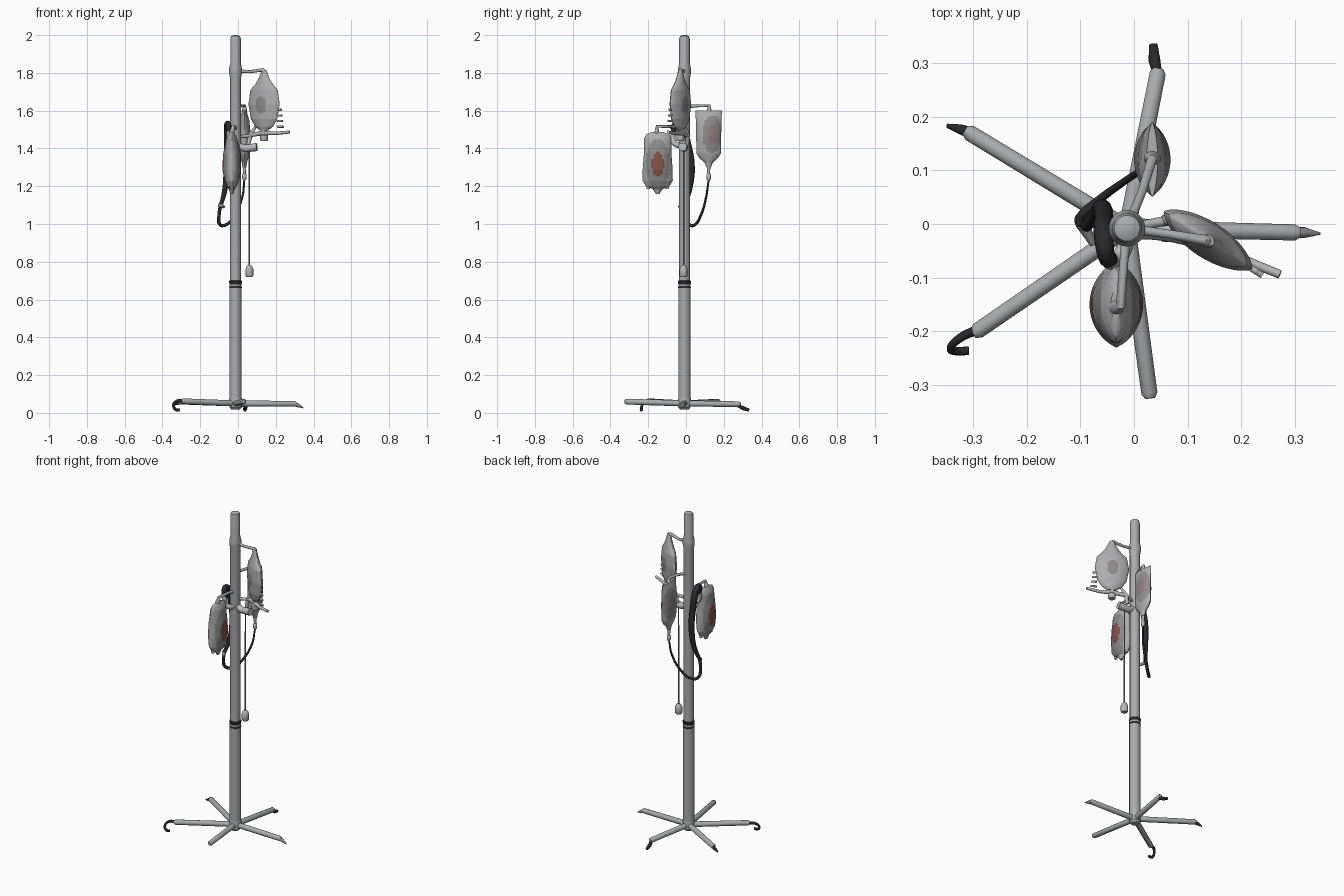
import bpy, bmesh, math
from mathutils import Vector


def material(name, rgb):
    m = bpy.data.materials.new(name)
    m.diffuse_color = (*rgb, 1)
    return m


METAL = material("pole grey", (0.40, 0.41, 0.42))
PLASTIC = material("light plastic", (0.48, 0.48, 0.49))
BLACK = material("black rubber", (0.022, 0.022, 0.025))
BAG = material("bag grey", (0.42, 0.42, 0.43))
MID = material("bag shade grey", (0.27, 0.26, 0.265))
DARK = material("bag dark tint", (0.19, 0.155, 0.155))
RED = material("dull red fluid", (0.23, 0.085, 0.07))
PINK = material("pinkish grey", (0.27, 0.21, 0.205))


def finish(ob, *mats):
    for m in mats:
        ob.data.materials.append(m)
    bpy.ops.object.select_all(action='DESELECT')
    bpy.context.view_layer.objects.active = ob
    ob.select_set(True)
    if ob.type == 'CURVE':
        bpy.ops.object.convert(target='MESH')
        ob = bpy.context.object
    bpy.ops.object.shade_smooth_by_angle(angle=math.radians(40))
    return ob


def tube(name, pts, r, mat, smooth=False):
    """Round rod through the points; r is one radius or one per point."""
    radii = r if isinstance(r, (list, tuple)) else [r] * len(pts)
    cu = bpy.data.curves.new(name, 'CURVE')
    cu.dimensions = '3D'
    cu.bevel_depth = 1.0
    cu.bevel_resolution = 4
    cu.resolution_u = 8
    cu.use_fill_caps = True
    sp = cu.splines.new('BEZIER')
    sp.bezier_points.add(len(pts) - 1)
    for bp, p, rad in zip(sp.bezier_points, pts, radii):
        bp.co = p
        bp.radius = rad
        bp.handle_left_type = bp.handle_right_type = 'AUTO' if smooth else 'VECTOR'
    ob = bpy.data.objects.new(name, cu)
    bpy.context.collection.objects.link(ob)
    return finish(ob, mat)


def loft(bm, rings):
    """Skin a list of rings of points and cap both ends."""
    vs = [[bm.verts.new(p) for p in ring] for ring in rings]
    n = len(vs[0])
    for a, b in zip(vs, vs[1:]):
        for i in range(n):
            j = (i + 1) % n
            bm.faces.new((a[i], a[j], b[j], b[i]))
    bm.faces.new(vs[0][::-1])
    bm.faces.new(vs[-1])
    bmesh.ops.recalc_face_normals(bm, faces=bm.faces)


def mesh_object(name, bm, *mats):
    me = bpy.data.meshes.new(name)
    bm.to_mesh(me)
    bm.free()
    ob = bpy.data.objects.new(name, me)
    bpy.context.collection.objects.link(ob)
    return finish(ob, *mats)


def lathe(name, centre, profile, mat, n=24):
    bm = bmesh.new()
    loft(bm, [[(centre[0] + r * math.cos(2 * math.pi * i / n),
                centre[1] + r * math.sin(2 * math.pi * i / n), z) for i in range(n)]
              for r, z in profile])
    return mesh_object(name, bm, mat)


def bag(name, centre, angle, rows, patch, mats, n=40, steps=32):
    """Pillow bag. rows: (z, half width, half thickness).
    patch: (offset, z, half width, half height) and mats: base, then rings inward."""
    d = Vector((math.cos(angle), math.sin(angle), 0))
    nrm = Vector((-d.y, d.x, 0))
    c = Vector((centre[0], centre[1], 0))
    zs = sorted({r[0] for r in rows} |
                {rows[0][0] + (rows[-1][0] - rows[0][0]) * i / steps for i in range(steps + 1)})

    def row_at(z):
        for (z0, w0, t0), (z1, w1, t1) in zip(rows, rows[1:]):
            if z0 <= z <= z1 + 1e-6:
                f = (z - z0) / (z1 - z0)
                return w0 + (w1 - w0) * f, t0 + (t1 - t0) * f
        return rows[-1][1:]

    rings = []
    for z in zs:
        w, t = row_at(z)
        ring = []
        for i in range(n):
            a = 2 * math.pi * i / n
            s = math.sin(a)
            ring.append(c + d * (w * math.cos(a)) + nrm * (t * s * abs(s) ** 0.4) + Vector((0, 0, z)))
        rings.append(ring)
    bm = bmesh.new()
    loft(bm, rings)
    off, pz, pw, ph = patch
    for f in bm.faces:
        p = f.calc_center_median()
        q = math.hypot(((p - c).dot(d) - off) / pw, (p.z - pz) / ph)
        f.material_index = 0 if q > 1 else min(len(mats) - 1, 1 + int((1 - q) * (len(mats) - 1)))
    return mesh_object(name, bm, *mats)


P = (-0.013, -0.008)          # pole axis

# Telescopic pole with its collar, hub and upper joint
lathe("lower_pole", P, [(0.032, 0.03), (0.032, 0.68)], METAL)
lathe("pole_collar", P, [(0.030, 0.658), (0.034, 0.662), (0.031, 0.675), (0.034, 0.69), (0.034, 0.698), (0.029, 0.702)], BLACK)
lathe("upper_pole", P, [(0.029, 0.68), (0.029, 1.77), (0.034, 1.80), (0.034, 1.825), (0.028, 1.85),
                        (0.028, 1.98), (0.024, 1.994), (0.012, 2.0)], METAL)
lathe("base_hub", P, [(0.022, 0.018), (0.033, 0.03), (0.034, 0.075), (0.031, 0.085)], METAL)

# Five legs
LEGS = [(0.31, -0.016, 0.048), (0.046, 0.29, 0.046), (-0.315, 0.175, 0.06),
        (-0.30, -0.205, 0.062), (0.03, -0.325, 0.06)]
for i, e in enumerate(LEGS):
    s = Vector((P[0], P[1], 0.05))
    e = Vector(e)
    tube(f"leg_{i + 1}", [s, e - (e - s) * 0.03, e], [0.016, 0.015, 0.009], METAL)

# Feet: pointed tips and a curled hook
tube("foot_right", [(0.30, -0.016, 0.045), (0.318, -0.016, 0.04), (0.347, -0.018, 0.026)], [0.010, 0.010, 0.002], MID)
tube("foot_back", [(0.045, 0.275, 0.038), (0.038, 0.305, 0.024), (0.036, 0.334, 0.014)], [0.008, 0.011, 0.008], BLACK)
tube("foot_back_left", [(-0.305, 0.17, 0.056), (-0.325, 0.177, 0.05), (-0.348, 0.183, 0.04)], [0.011, 0.009, 0.004], BLACK)
tube("foot_front_left", [(-0.295, -0.198, 0.062), (-0.325, -0.213, 0.062), (-0.342, -0.232, 0.040),
                         (-0.330, -0.237, 0.018), (-0.308, -0.236, 0.016)], [0.009, 0.008, 0.007, 0.008, 0.008], BLACK, True)

# Right-hand bag with its hanger
ANG = math.radians(-33)
D = Vector((math.cos(ANG), math.sin(ANG), 0))
A = Vector((0.138, -0.03, 0))
bag("right_bag", A, ANG, [(1.495, 0.025, 0.014), (1.515, 0.055, 0.022), (1.555, 0.083, 0.030), (1.635, 0.098, 0.034),
                          (1.71, 0.086, 0.030), (1.74, 0.055, 0.024), (1.77, 0.034, 0.018), (1.815, 0.013, 0.010)],
    (0.0, 1.63, 0.07, 0.09), [BAG, BAG, MID])
tube("right_hanger", [(*P, 1.812), (0.06, -0.018, 1.806), (0.13, -0.03, 1.816), (0.142, -0.033, 1.80)], [0.009, 0.008, 0.010, 0.012], METAL)

# Fittings below the right-hand bag
tube("manifold_bar", [(0.065, 0.010, 1.47), (0.13, -0.026, 1.482), (0.20, -0.065, 1.48), (0.272, -0.094, 1.487)], [0.010, 0.013, 0.009, 0.008], PLASTIC)
lathe("outlet_port", A, [(0.018, 1.44), (0.021, 1.445), (0.021, 1.468), (0.014, 1.475), (0.014, 1.50)], PLASTIC, 16)
for i in range(4):
    p = A + D * 0.085 + Vector((0, 0, 1.515 + 0.03 * i))
    tube(f"bag_rung_{i + 1}", [p, p + D * (0.036 - 0.004 * i)], 0.006, PLASTIC)
tube("clamp_arm", [(*P, 1.425), (0.03, -0.010, 1.402), (0.06, -0.012, 1.402), (0.10, -0.018, 1.408)], [0.02, 0.019, 0.02, 0.022], PLASTIC, True)
tube("clamp_link", [(0.055, 0.005, 1.42), (0.065, 0.010, 1.47), (0.095, -0.005, 1.52)], [0.010, 0.013, 0.006], PLASTIC)
tube("upper_link", [(*P, 1.46), (0.07, 0.008, 1.468)], 0.009, METAL)

# Hanging cord with a weight
tube("cord", [(0.06, -0.012, 1.40), (0.06, -0.013, 0.77)], 0.004, MID)
lathe("cord_weight", (0.06, -0.013), [(0.016, 0.72), (0.021, 0.727), (0.021, 0.76), (0.015, 0.776), (0.008, 0.784)], PLASTIC, 16)

# Front bag with red fluid
B = (-0.033, -0.15)
bag("front_bag", B, math.radians(90), [(1.16, 0.010, 0.009), (1.185, 0.026, 0.016), (1.20, 0.062, 0.026), (1.23, 0.080, 0.038),
                                       (1.29, 0.079, 0.050), (1.37, 0.073, 0.046), (1.455, 0.072, 0.028), (1.475, 0.060, 0.018), (1.487, 0.030, 0.010)],
    (0.0, 1.315, 0.062, 0.135), [BAG, MID, RED])
tube("front_hanger", [(*P, 1.50), (-0.018, -0.06, 1.515), (-0.025, -0.152, 1.517), (-0.033, -0.155, 1.48)], [0.011, 0.008, 0.009, 0.015], METAL)
for i, y in enumerate((-0.20, -0.10)):
    tube(f"front_bag_port_{i + 1}", [(B[0], y, 1.215), (B[0], y, 1.185)], [0.012, 0.008], PLASTIC)

# Back bag with its drip chamber
C = (0.034, 0.12)
bag("back_bag", C, math.radians(90), [(1.30, 0.012, 0.011), (1.325, 0.022, 0.014), (1.35, 0.050, 0.021), (1.375, 0.065, 0.028),
                                      (1.46, 0.066, 0.034), (1.55, 0.068, 0.026), (1.60, 0.070, 0.010)],
    (0.018, 1.475, 0.05, 0.10), [BAG, MID, PINK])
tube("back_hanger", [(*P, 1.62), (0.015, 0.06, 1.626), (0.034, 0.122, 1.626), (0.034, 0.122, 1.59)], [0.009, 0.008, 0.009, 0.016], METAL)
lathe("drip_chamber", C, [(0.006, 1.23), (0.012, 1.24), (0.012, 1.262), (0.007, 1.268), (0.010, 1.31)], PLASTIC, 16)

# Thin drip tube looping to the thick hose
tube("drip_tube", [(0.034, 0.12, 1.235), (0.022, 0.106, 1.14), (-0.02, 0.078, 1.045), (-0.065, 0.045, 0.995),
                   (-0.096, 0.018, 0.998), (-0.100, 0.000, 1.05), (-0.090, -0.004, 1.11)],
     [0.005, 0.006, 0.007, 0.008, 0.009, 0.009, 0.010], BLACK, True)
tube("thick_hose", [(-0.045, -0.066, 1.48), (-0.052, -0.058, 1.525), (-0.056, -0.030, 1.525), (-0.056, 0.010, 1.42),
                    (-0.060, 0.030, 1.29), (-0.070, 0.018, 1.18), (-0.090, -0.006, 1.10)],
     [0.015, 0.016, 0.018, 0.018, 0.017, 0.014, 0.010], BLACK, True)
tube("hose_tip", [(-0.095, -0.002, 1.10), (-0.075, -0.038, 1.09)], [0.012, 0.007], MID)
tube("hose_elbow", [(*P, 1.42), (-0.02, -0.05, 1.42), (-0.04, -0.068, 1.44), (-0.047, -0.066, 1.49)], 0.015, PLASTIC, True)
